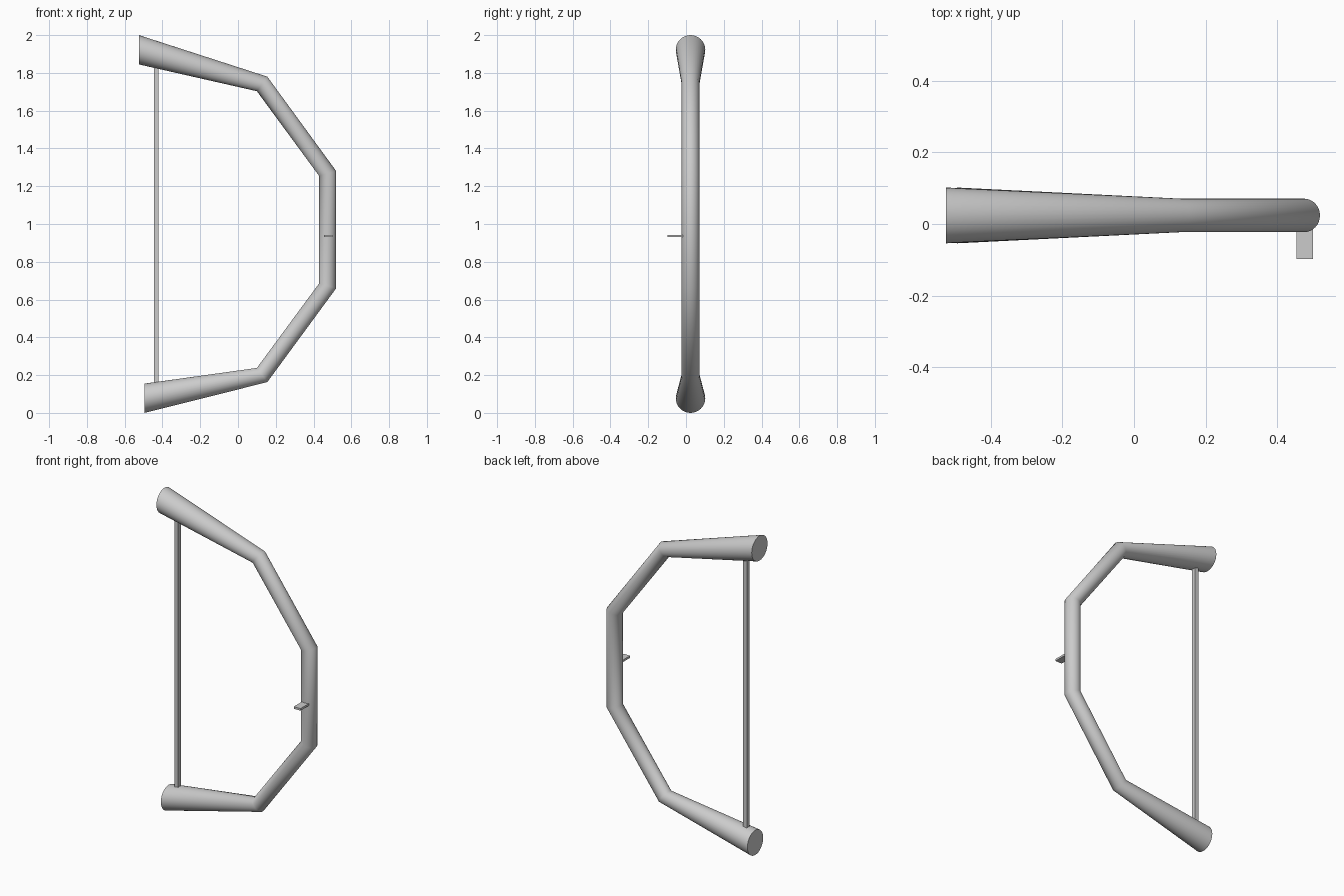
import bpy, bmesh, math
from mathutils import Vector

cube = bpy.data.objects.get("Cube")
if cube:
    bpy.data.objects.remove(cube, do_unlink=True)

grey = bpy.data.materials.new("plain grey")
grey.use_nodes = True
colour = (0.6, 0.6, 0.6, 1)
grey.diffuse_color = colour
grey.node_tree.nodes["Principled BSDF"].inputs["Base Color"].default_value = colour

DEPTH_CENTRE = 0.024
SIDES = 32


def finish(bm, name):
    bmesh.ops.recalc_face_normals(bm, faces=bm.faces)
    mesh = bpy.data.meshes.new(name)
    bm.to_mesh(mesh)
    bm.free()
    mesh.materials.append(grey)
    obj = bpy.data.objects.new(name, mesh)
    bpy.context.collection.objects.link(obj)
    return obj


def box(name, low, high):
    bm = bmesh.new()
    bmesh.ops.create_cube(bm, size=1)
    for v in bm.verts:
        v.co = [l + (h - l) * (c + 0.5) for l, h, c in zip(low, high, v.co)]
    return finish(bm, name)


# Bow body: mitred rings given by outer (x, z), inner (x, z) and depth radius
sections = [
    ((-0.525, 2.0), (-0.525, 1.845), 0.078),
    ((0.155, 1.78), (0.10, 1.703), 0.047),
    ((0.52, 1.28), (0.43, 1.254), 0.047),
    ((0.52, 0.66), (0.43, 0.686), 0.047),
    ((0.155, 0.163), (0.10, 0.238), 0.047),
    ((-0.495, 0.0), (-0.495, 0.155), 0.078),
]
bm = bmesh.new()
rings = []
for outer, inner, radius in sections:
    a = Vector((outer[0], DEPTH_CENTRE, outer[1]))
    b = Vector((inner[0], DEPTH_CENTRE, inner[1]))
    ring = []
    for i in range(SIDES):
        t = math.tau * i / SIDES
        side = Vector((0, radius * math.sin(t), 0))
        ring.append(bm.verts.new((a + b) / 2 + (a - b) / 2 * math.cos(t) + side))
    rings.append(ring)
for r, s in zip(rings, rings[1:]):
    for i in range(SIDES):
        j = (i + 1) % SIDES
        bm.faces.new((r[i], r[j], s[j], s[i]))
bm.faces.new(rings[0])
bm.faces.new(rings[-1])
bow = finish(bm, "bow_body")
bpy.ops.object.select_all(action="DESELECT")
bow.select_set(True)
bpy.context.view_layer.objects.active = bow
bpy.ops.object.shade_smooth_by_angle(angle=math.radians(60))

# Bowstring running between the two limbs
box("bowstring", (-0.446, DEPTH_CENTRE - 0.014, 0.12), (-0.42, DEPTH_CENTRE + 0.014, 1.87))

# Arrow rest on the front of the grip
box("arrow_rest", (0.454, -0.098, 0.93), (0.5, 0.0, 0.943))
